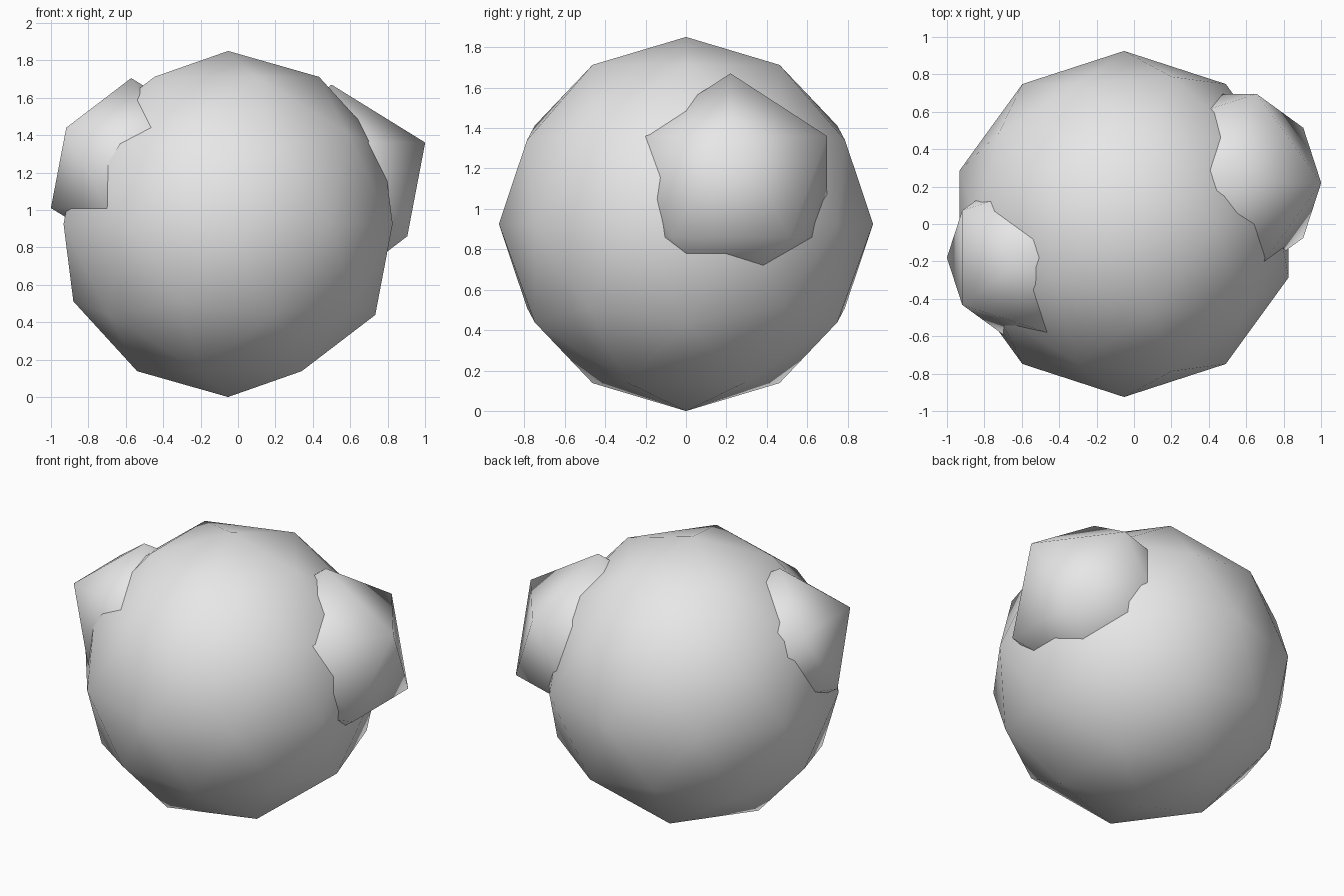
import bpy

# Remove the default object only
cube = bpy.data.objects.get("Cube")
if cube:
    bpy.data.objects.remove(cube, do_unlink=True)

# Single pale grey surface
grey = bpy.data.materials.new("pale_grey")
grey.use_nodes = True
colour = (0.8, 0.8, 0.8, 1.0)
grey.diffuse_color = colour
grey.node_tree.nodes["Principled BSDF"].inputs["Base Color"].default_value = colour


def add_lobe(name, subdivisions, radius, centre):
    """Smooth-shaded low-poly ball."""
    bpy.ops.mesh.primitive_ico_sphere_add(
        subdivisions=subdivisions, radius=radius, location=centre)
    lobe = bpy.context.object
    lobe.name = name
    lobe.data.name = name
    lobe.data.materials.append(grey)
    bpy.ops.object.shade_smooth()
    return lobe


# Large central ball
add_lobe("main_ball", 2, 0.925, (-0.053, 0, 0.925))

# Coarser bumps sunk into the upper sides
add_lobe("left_bump", 1, 0.56, (0.5, 0.22, 1.11))
add_lobe("right_bump", 1, 0.48, (-0.571, -0.18, 1.225))
